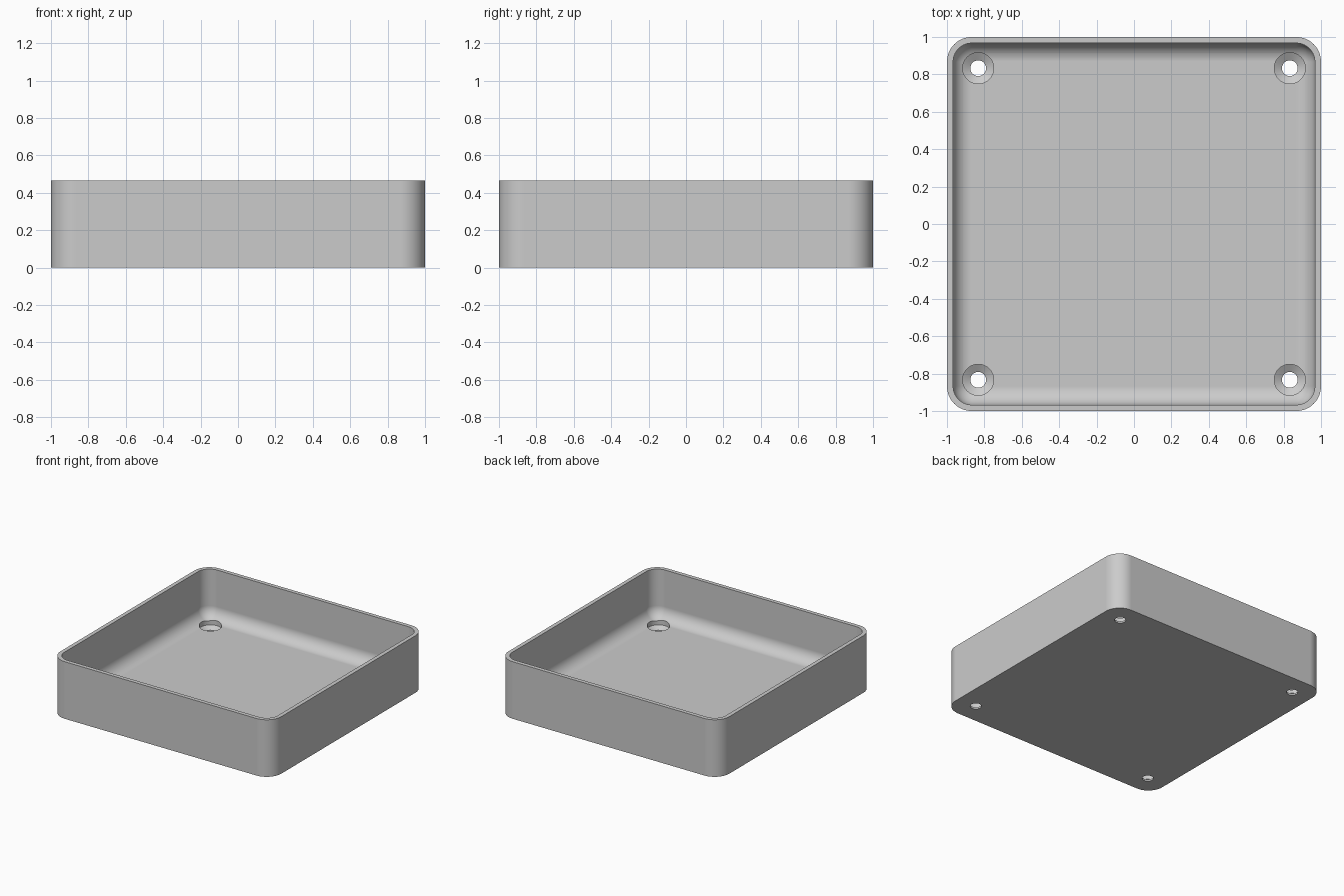
import bpy
import bmesh
from math import sin, cos, pi

cube = bpy.data.objects.get("Cube")
if cube:
    bpy.data.objects.remove(cube, do_unlink=True)

HEIGHT, WALL, FLOOR = 0.467, 0.033, 0.067
CORNER, FILLET = 0.133, 0.1
HOLE_POS, HOLE_R, HEAD_R = 0.833, 0.042, 0.083
STEPS = 16

grey = bpy.data.materials.new("light grey")
grey.use_nodes = True
grey.diffuse_color = (0.6, 0.6, 0.6, 1)
grey.node_tree.nodes["Principled BSDF"].inputs["Base Color"].default_value = (0.6, 0.6, 0.6, 1)


def rounded_square(inset, z):
    """Points of a rounded square, inset from the outer wall."""
    radius = max(CORNER - inset, 0)
    centre = 1 - CORNER
    points = []
    for quarter, (sx, sy) in enumerate([(1, 1), (-1, 1), (-1, -1), (1, -1)]):
        for i in range(STEPS + 1):
            a = (quarter + i / STEPS) * pi / 2
            points.append((sx * centre + radius * cos(a), sy * centre + radius * sin(a), z))
    return points


def circle(x, y, radius, z, sides=48):
    return [(x + radius * cos(2 * pi * i / sides), y + radius * sin(2 * pi * i / sides), z)
            for i in range(sides)]


def loft(name, rings):
    """Closed solid through a stack of rings, capped at both ends."""
    bm = bmesh.new()
    loops = [[bm.verts.new(p) for p in ring] for ring in rings]
    for low, high in zip(loops, loops[1:]):
        for i in range(len(low)):
            j = (i + 1) % len(low)
            bm.faces.new((low[i], low[j], high[j], high[i]))
    bm.faces.new(loops[0][::-1])
    bm.faces.new(loops[-1])
    bmesh.ops.remove_doubles(bm, verts=bm.verts, dist=0.0001)
    bmesh.ops.recalc_face_normals(bm, faces=bm.faces)
    mesh = bpy.data.meshes.new(name)
    bm.to_mesh(mesh)
    bm.free()
    mesh.materials.append(grey)
    obj = bpy.data.objects.new(name, mesh)
    bpy.context.collection.objects.link(obj)
    return obj


# Tray shell: outer wall, rim, inner wall, then the fillet down to the floor
rings = [rounded_square(0, 0), rounded_square(0, HEIGHT), rounded_square(WALL, HEIGHT)]
for i in range(STEPS + 1):
    a = i / STEPS * pi / 2
    rings.append(rounded_square(WALL + FILLET * (1 - cos(a)), FLOOR + FILLET * (1 - sin(a))))
tray = loft("tray", rings)
bpy.context.view_layer.objects.active = tray
tray.select_set(True)

# Countersunk screw holes in the four corners
for x in (-HOLE_POS, HOLE_POS):
    for y in (-HOLE_POS, HOLE_POS):
        profile = [(HOLE_R, -0.05), (HOLE_R, 0.015), (HEAD_R, 0.04), (HEAD_R, 0.2)]
        cutter = loft("screw_hole_cutter", [circle(x, y, r, z) for r, z in profile])
        cutter.hide_render = True
        cut = tray.modifiers.new("screw hole", 'BOOLEAN')
        cut.operation = 'DIFFERENCE'
        cut.solver = 'EXACT'
        cut.object = cutter
        bpy.ops.object.modifier_apply(modifier=cut.name)
        bpy.data.objects.remove(cutter, do_unlink=True)

# Smooth rounded walls with crisp rims
bpy.ops.object.shade_smooth_by_angle(angle=pi / 6)
weighted = tray.modifiers.new("flat face normals", 'WEIGHTED_NORMAL')
weighted.keep_sharp = True
